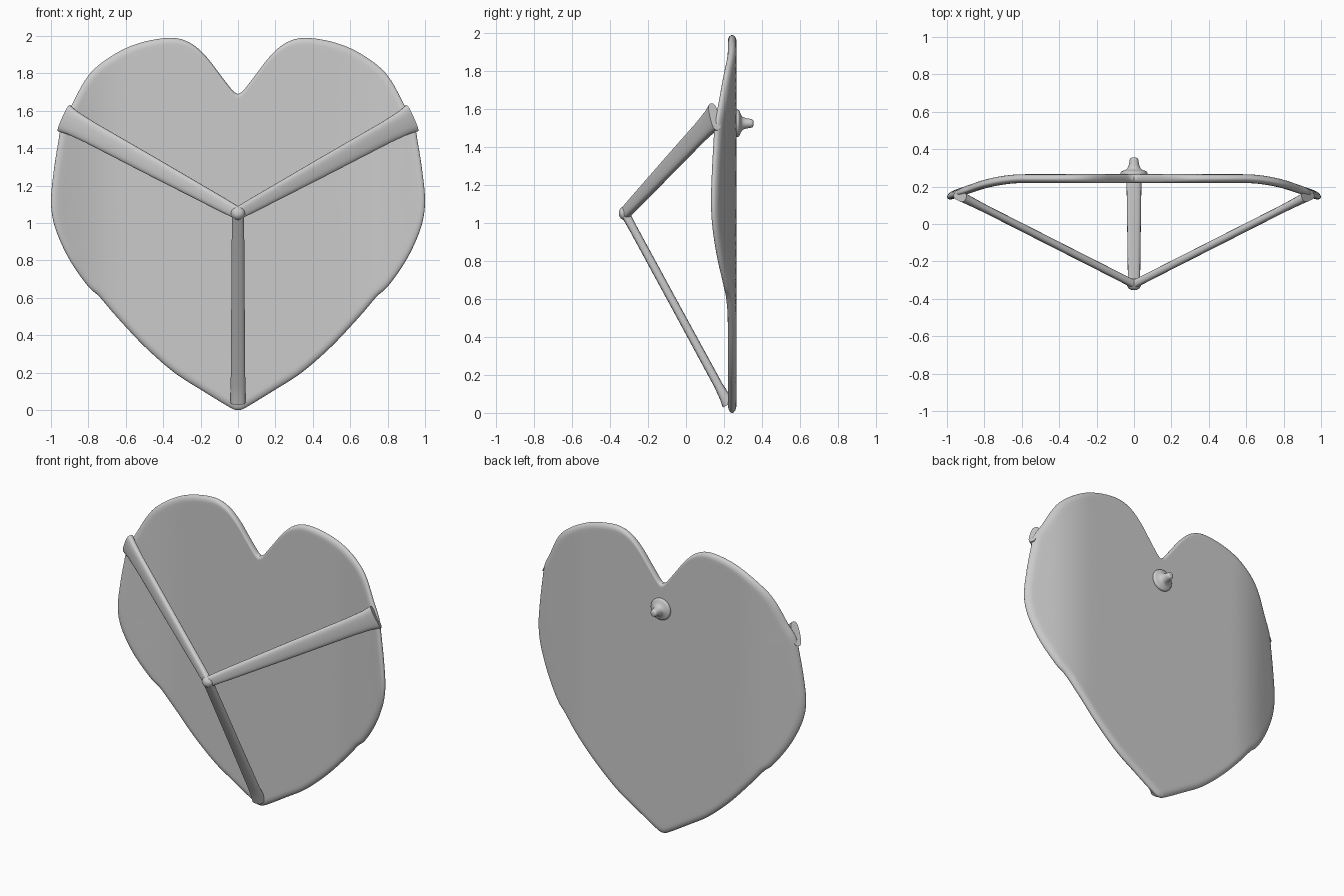
import bpy, bmesh, math
from mathutils import Vector

cube = bpy.data.objects.get("Cube")
if cube:
    bpy.data.objects.remove(cube)

grey = bpy.data.materials.new("plain grey")
grey.use_nodes = True
colour = (0.6, 0.6, 0.6, 1)
grey.diffuse_color = colour
grey.node_tree.nodes["Principled BSDF"].inputs["Base Color"].default_value = colour


def loft(name, rings):
    """Skin a list of closed rings and cap both ends."""
    bm = bmesh.new()
    loops = [[bm.verts.new(p) for p in ring] for ring in rings]
    n = len(loops[0])
    for a, b in zip(loops, loops[1:]):
        for i in range(n):
            j = (i + 1) % n
            bm.faces.new((a[i], a[j], b[j], b[i]))
    for ring in (loops[0], loops[-1]):
        centre = sum((v.co for v in ring), Vector()) / n
        tip = bm.verts.new(centre)
        for i in range(n):
            bm.faces.new((ring[i], ring[(i + 1) % n], tip))
    bmesh.ops.recalc_face_normals(bm, faces=bm.faces)
    mesh = bpy.data.meshes.new(name)
    bm.to_mesh(mesh)
    bm.free()
    mesh.materials.append(grey)
    obj = bpy.data.objects.new(name, mesh)
    bpy.context.collection.objects.link(obj)
    bpy.ops.object.select_all(action='DESELECT')
    obj.select_set(True)
    bpy.context.view_layer.objects.active = obj
    bpy.ops.object.shade_smooth_by_angle(angle=math.radians(50))
    return obj


def spline(points, steps=5):
    """Smooth curve through the points."""
    p = [Vector(q) for q in points]
    p = [p[0] * 2 - p[1]] + p + [p[-1] * 2 - p[-2]]
    out = []
    for a, b, c, d in zip(p, p[1:], p[2:], p[3:]):
        for k in range(steps):
            t = k / steps
            out.append(0.5 * (2 * b + (c - a) * t + (2 * a - 5 * b + 4 * c - d) * t * t
                              + (3 * b - a - 3 * c + d) * t ** 3))
    return out + [p[-2]]


# Heart plate: mirrored outline, rounded rim, sides bent forward
half = spline([(0, 1.69), (.03, 1.71), (.1, 1.8), (.17, 1.89), (.25, 1.96), (.35, 1.99),
               (.5, 1.97), (.63, 1.92), (.75, 1.84), (.82, 1.76), (.89, 1.63), (.94, 1.54),
               (.96, 1.44), (.985, 1.28), (1, 1.12), (.985, 1), (.94, .88), (.88, .77),
               (.8, .66), (.74, .605), (.65, .5), (.5, .34), (.34, .2), (.2, .11),
               (.07, .03), (.02, .003), (0, 0)])
outline = half + [Vector((-p.x, p.y)) for p in reversed(half[1:-1])]
middle = Vector((0, 1.15))


def bend(x):
    t = max(0, abs(x) - .58)
    return .243 - (.62 * t * t if t < .25 else .039 + .35 * (t - .25))


inner = [(k / 16, 1) for k in range(1, 16)]
rim = [(.96 + .04 * math.sin(a), math.cos(a))
       for a in (k * math.pi / 16 for k in range(9))]
front = inner + rim
section = [(s, -h) for s, h in front] + [(s, h) for s, h in reversed(front[:-1])]
rings = []
for s, h in section:
    flat = [middle + (p - middle) * s for p in outline]
    rings.append([(p.x, bend(p.x) + .023 * h, p.y) for p in flat])
loft("heart_plate", rings)


def strut(name, stations, side, sides=24):
    """Sweep a rounded flat section; stations are (centre, half width, half depth)."""
    axis = (Vector(stations[-1][0]) - Vector(stations[0][0])).normalized()
    wide = Vector(side)
    wide = (wide - axis * wide.dot(axis)).normalized()
    deep = axis.cross(wide)
    rings = []
    for centre, w, d in stations:
        ring = []
        for k in range(sides):
            a = 2 * math.pi * k / sides
            c, s = math.cos(a), math.sin(a)
            c, s = (math.copysign(abs(v) ** .7, v) for v in (c, s))
            ring.append(Vector(centre) + wide * c * w + deep * s * d)
        rings.append(ring)
    return loft(name, rings)


# Two side arms, widening towards the rim of the plate
hub = Vector((0, -.322, 1.052))
for label, m in (("left", 1), ("right", -1)):
    end = Vector((.93 * m, .15, 1.56))
    sizes = [(0, .033, .022), (.1, .038, .021), (.5, .051, .021),
             (.85, .06, .021), (.95, .067, .024), (1, .078, .027)]
    strut(label + "_arm", [(hub.lerp(end, t), w, d) for t, w, d in sizes], (0, 0, 1))

# Lower leg down to the point of the heart
foot = Vector((0, .225, .045))
sizes = [(0, .032, .024), (.08, .033, .022), (.5, .036, .022),
         (.9, .039, .023), (.96, .04, .028), (1, .04, .035)]
strut("lower_leg", [(hub.lerp(foot, t), w, d) for t, w, d in sizes], (1, 0, 0))

# Rounded hub where the three struts meet
dome = []
for k in range(1, 12):
    a = math.pi * k / 12
    r = math.sin(a)
    dome.append([(.038 * r * math.cos(b), hub.y - .033 * math.cos(a), hub.z + .036 * r * math.sin(b))
                 for b in (j * math.pi / 12 for j in range(24))])
loft("hub", dome)

# Turned knob on the back of the plate
profile = spline([(.068, .255), (.073, .268), (.068, .28), (.05, .288), (.036, .297),
                  (.029, .312), (.025, .33), (.022, .347), (.015, .354), (.004, .356)], 3)
loft("back_knob", [[(p.x * math.cos(b), p.y, 1.525 + p.x * math.sin(b))
                    for b in (j * math.pi / 16 for j in range(32))] for p in profile])
